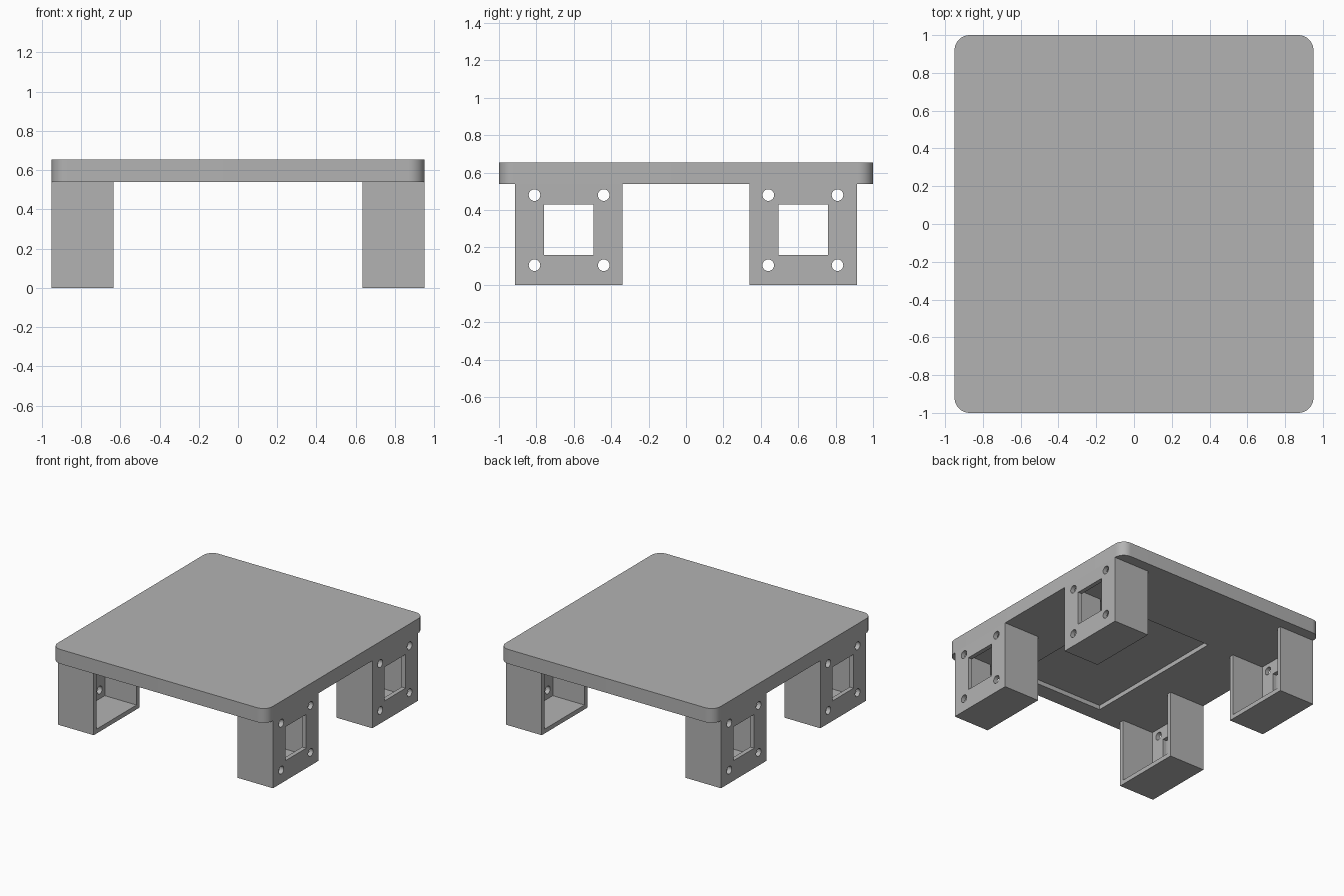
import bpy
import bmesh
from math import radians
from mathutils import Matrix, Vector

if "Cube" in bpy.data.objects:
    bpy.data.objects.remove(bpy.data.objects["Cube"])

WIDTH, DEPTH = 0.95, 1.0          # half sizes of the top
UNDERSIDE, TOP = 0.54, 0.655
WALL = 0.035

grey = bpy.data.materials.new("plain grey")
grey.use_nodes = True
colour = (0.45, 0.45, 0.45, 1)
grey.diffuse_color = colour
grey.node_tree.nodes["Principled BSDF"].inputs["Base Color"].default_value = colour


def add_box(bm, low, high):
    low, high = Vector(low), Vector(high)
    matrix = Matrix.Translation((low + high) / 2) @ Matrix.Diagonal((*(high - low), 1))
    return bmesh.ops.create_cube(bm, size=1, matrix=matrix)["verts"]


def make_object(name, bm):
    mesh = bpy.data.meshes.new(name)
    bm.to_mesh(mesh)
    bm.free()
    mesh.materials.append(grey)
    obj = bpy.data.objects.new(name, mesh)
    bpy.context.collection.objects.link(obj)
    return obj


def box_object(name, low, high):
    bm = bmesh.new()
    add_box(bm, low, high)
    return make_object(name, bm)


def cut(obj, cutter):
    mod = obj.modifiers.new("cut", "BOOLEAN")
    mod.operation = "DIFFERENCE"
    mod.solver = "EXACT"
    mod.object = cutter
    cutter.hide_render = True


def finish(obj, cutters):
    # Bake the modifiers, drop the cutters and smooth the round edges
    bpy.ops.object.select_all(action="DESELECT")
    obj.select_set(True)
    bpy.context.view_layer.objects.active = obj
    bpy.ops.object.convert(target="MESH")
    bpy.ops.object.shade_smooth_by_angle(angle=radians(30))
    for cutter in cutters:
        bpy.data.objects.remove(cutter)


# Top plate with rounded corners and a shallow recess underneath
bm = bmesh.new()
add_box(bm, (-WIDTH, -DEPTH, UNDERSIDE), (WIDTH, DEPTH, TOP))
upright = [e for e in bm.edges if abs(e.verts[0].co.z - e.verts[1].co.z) > 0.01]
bmesh.ops.bevel(bm, geom=upright, offset=0.08, segments=10, profile=0.5, affect="EDGES")
plate = make_object("top_plate", bm)
recess = box_object("recess_cutter", (-0.4, -0.87, 0.5), (0.4, 0.37, UNDERSIDE + 0.035))
cut(plate, recess)
finish(plate, [recess])

# Hollow leg, open towards the middle
X0, Y0, Y1 = 0.635, 0.34, 0.915
legs = box_object("legs", (X0, Y0, 0), (WIDTH, Y1, UNDERSIDE))
cavity = box_object("cavity_cutter", (X0 - 0.1, Y0 + WALL, WALL),
                    (WIDTH - WALL, Y1 - WALL, UNDERSIDE + 0.1))
cut(legs, cavity)

# Square window and four screw holes in the outer panel
bm = bmesh.new()
add_box(bm, (0.85, 0.495, 0.16), (1.05, 0.76, 0.43))
for y in (0.44, 0.81):
    for z in (0.105, 0.48):
        place = Matrix.Translation((WIDTH, y, z)) @ Matrix.Rotation(radians(90), 4, "Y")
        bmesh.ops.create_cone(bm, cap_ends=True, segments=32, radius1=0.031,
                              radius2=0.031, depth=0.2, matrix=place)
holes = make_object("hole_cutter", bm)
cut(legs, holes)

# Repeat the leg at all four corners
mirror = legs.modifiers.new("mirror", "MIRROR")
mirror.use_axis = (True, True, False)
finish(legs, [cavity, holes])
